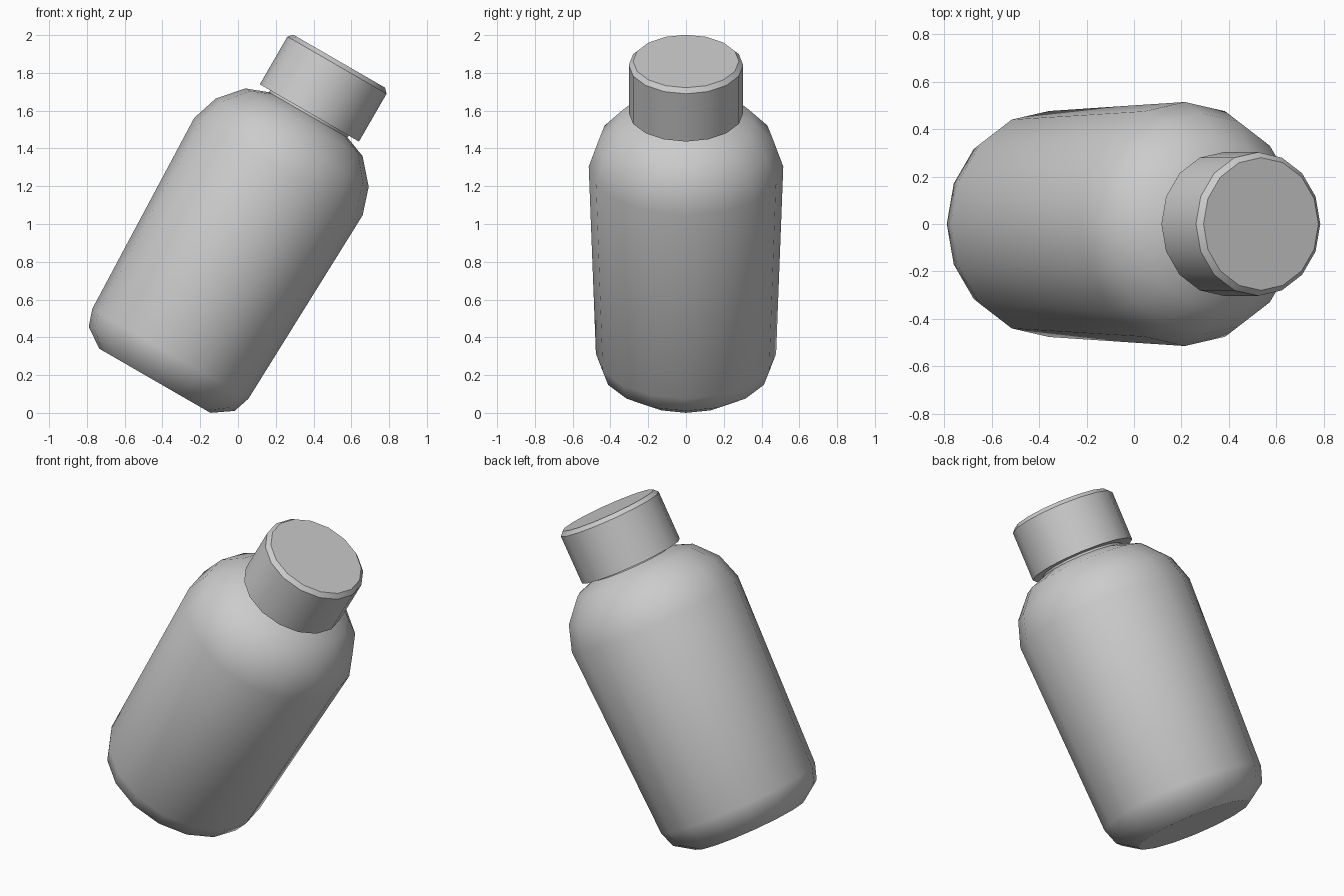
import bpy
import bmesh
from math import radians, sin, cos, tau
from mathutils import Matrix

if "Cube" in bpy.data.objects:
    bpy.data.objects.remove(bpy.data.objects["Cube"])

SIDES = 16
# Bottle axis leans towards +x
LEAN = Matrix.Translation((-0.404, 0, 0.2335)) @ Matrix.Rotation(radians(30), 4, 'Y')

grey = bpy.data.materials.new("plain grey")
grey.use_nodes = True
grey.diffuse_color = (0.6, 0.6, 0.6, 1)
grey.node_tree.nodes["Principled BSDF"].inputs["Base Color"].default_value = grey.diffuse_color


def lathe(name, profile, sharp_rings):
    """Closed turned solid from (radius, height) pairs, creased at the given rings."""
    bm = bmesh.new()
    rings = [[bm.verts.new((r * cos(tau * i / SIDES), r * sin(tau * i / SIDES), h))
              for i in range(SIDES)] for r, h in profile]
    for low, high in zip(rings, rings[1:]):
        for i in range(SIDES):
            j = (i + 1) % SIDES
            bm.faces.new((low[i], low[j], high[j], high[i]))
    bm.faces.new(rings[0][::-1])
    bm.faces.new(rings[-1])
    for face in bm.faces:
        face.smooth = True
    for k in sharp_rings:
        for i in range(SIDES):
            bm.edges.get((rings[k][i], rings[k][i - 1])).smooth = False
    mesh = bpy.data.meshes.new(name)
    bm.to_mesh(mesh)
    bm.free()
    mesh.materials.append(grey)
    obj = bpy.data.objects.new(name, mesh)
    obj.matrix_world = LEAN
    bpy.context.collection.objects.link(obj)
    return obj


# Body with rounded base and shoulder, ending in a short neck inside the cap
lathe("bottle_body",
      [(0.34, -0.073), (0.446, 0.0), (0.477, 0.092), (0.515, 1.236), (0.467, 1.383),
       (0.358, 1.507), (0.24, 1.552), (0.24, 1.62)],
      (0, 6, 7))

# Screw cap with a small chamfer on its top rim
lathe("bottle_cap",
      [(0.303, 1.564), (0.303, 1.856), (0.28, 1.88)],
      (0, 1, 2))
